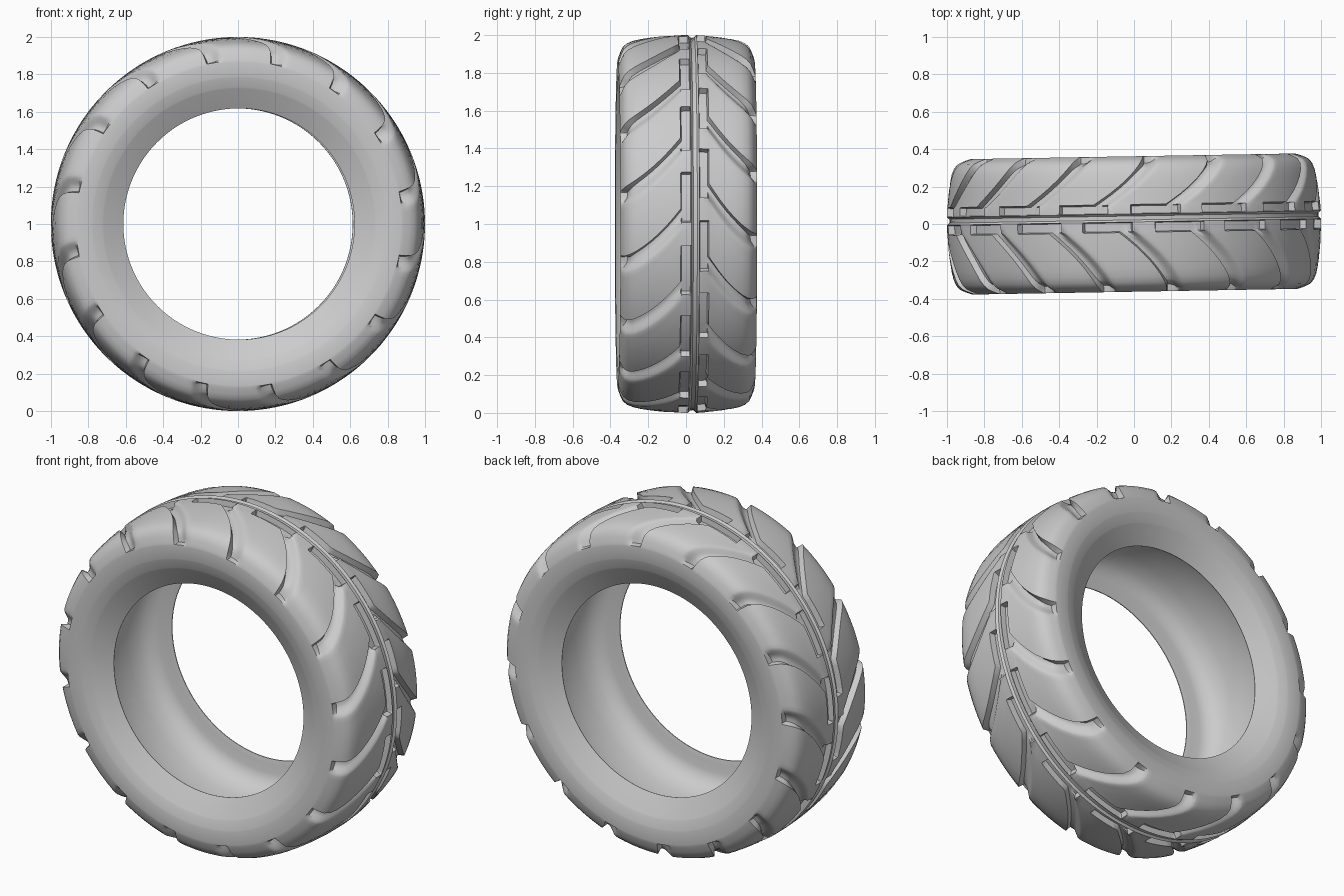
import bpy, bmesh
from math import sin, cos, radians
from mathutils import Vector

if "Cube" in bpy.data.objects:
    bpy.data.objects.remove(bpy.data.objects["Cube"])

LUGS = 16
PITCH = 360 / LUGS
DEPTH = 0.034
# angular samples across one lug pitch: lateral groove, slot, then plain lug
U = [-6, -5.2, -4.5, -4.1, -3.4, -2.6, -1.5, -0.5, 0, 2, 4.5, 7, 9, 10.7, 11, 13, 15]

# half profile (distance from centre plane, radius), from bead to crown
half = [(.283, .618), (.287, .625), (.341, .724), (.345, .732), (.358, .782), (.36, .79),
        (.362, .865), (.361, .872), (.357, .885), (.348, .91), (.335, .937), (.312, .957),
        (.28, .970), (.24, .979), (.2, .985), (.16, .990), (.12, .994)]
crown = [(-.08, .997), (-.045, .999), (-.04, .999), (.006, 1), (.011, 1), (.022, 1),
         (.043, 1), (.054, 1), (.059, 1), (.1, .997), (.105, .996)]
cavity = [(.279, .619), (.272, .65), (.268, .70), (.252, .75), (.2, .79), (.12, .812)]

outer = [(-y, r) for y, r in half] + crown + [(y, r) for y, r in reversed(half)]
inner = cavity + [(0, .82)] + [(-y, r) for y, r in reversed(cavity)]


def ramp(u, pts):
    for (a, va), (b, vb) in zip(pts, pts[1:]):
        if a <= u <= b:
            return va + (vb - va) * (u - a) / (b - a)
    return 0


def lateral(u):
    # steep leading wall, soft trailing slope
    return ramp(u, [(-6, 0), (-5.2, .1), (-3.4, .65), (-2.6, .9), (-1.5, 1), (-.5, 1), (0, 0)])


def slot(u):
    return ramp(u, [(-4.5, 0), (-4.1, 1), (10.7, 1), (11, 0)])


def skew(y):
    # chevron sweep: grooves lead at the centre and trail at the shoulders
    back = y > .0325
    t = (y - .105) / .255 if back else (-y - .04) / .32
    t = min(max(t, 0), 1)
    return (12.5 if back else 5) - 16 * t * (1.5 - .5 * t)


def groove(y, r, u):
    if r < .876:
        return 0
    if .012 < y < .053:                       # shallow centre groove
        return .35
    if -.042 < y < .01 or .056 < y < .102:    # slots beside the centre line
        return slot(u)
    if .0 < y < .058:
        return 0
    return lateral(u)


bm = bmesh.new()
rings = []
for i, (y, r) in enumerate(outer):
    a, b = outer[max(i - 1, 0)], outer[min(i + 1, len(outer) - 1)]
    n = Vector((a[1] - b[1], b[0] - a[0])).normalized()   # outward in (y, r)
    ring = []
    for k in range(LUGS):
        for u in U:
            d = DEPTH * groove(y, r, u)
            th = radians(k * PITCH + u + skew(y))
            yy, rr = y - n.x * d, r - n.y * d
            ring.append(bm.verts.new((rr * cos(th), yy, rr * sin(th))))
    rings.append(ring)
for y, r in inner:
    lean = skew(-.4) + (skew(.4) - skew(-.4)) * (y + .283) / .566
    ring = []
    for k in range(LUGS):
        for u in U:
            th = radians(k * PITCH + u + lean)
            ring.append(bm.verts.new((r * cos(th), y, r * sin(th))))
    rings.append(ring)

# stitch the rings into one closed ring body
N = LUGS * len(U)
for i, A in enumerate(rings):
    B = rings[(i + 1) % len(rings)]
    for j in range(N):
        k = (j + 1) % N
        bm.faces.new((A[j], A[k], B[k], B[j]))
bmesh.ops.recalc_face_normals(bm, faces=bm.faces)

mesh = bpy.data.meshes.new("tyre")
bm.to_mesh(mesh)
bm.free()
tyre = bpy.data.objects.new("tyre", mesh)
bpy.context.collection.objects.link(tyre)
tyre.location.z = 1
tyre.rotation_euler.z = radians(1)

bpy.context.view_layer.objects.active = tyre
tyre.select_set(True)
bpy.ops.object.shade_smooth_by_angle(angle=radians(40))
